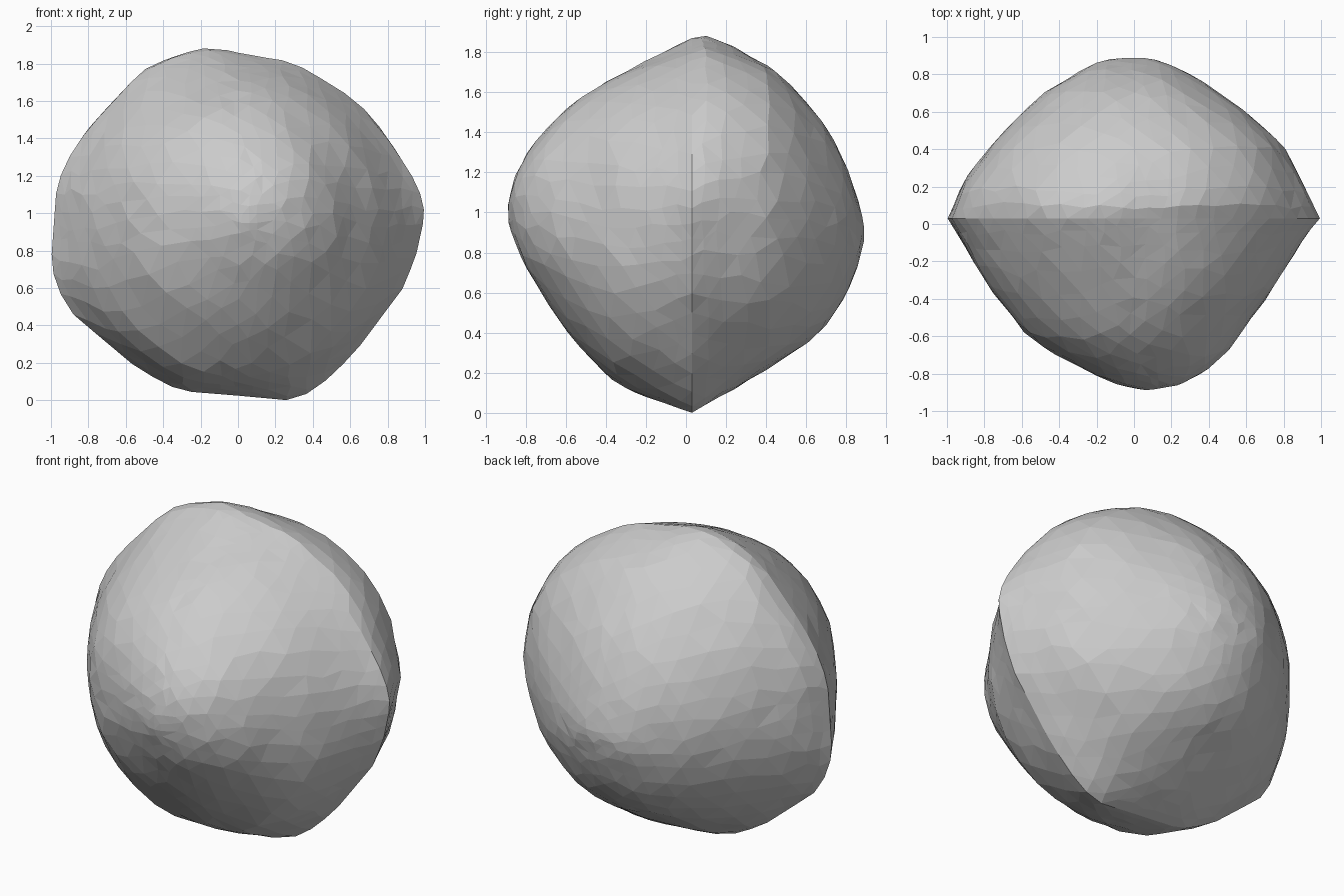
import bpy, bmesh, random
from math import atan2, pi
from mathutils import Vector, noise

if "Cube" in bpy.data.objects:
    bpy.data.objects.remove(bpy.data.objects["Cube"])

random.seed(4)
MID = 0.95   # height of the rock's middle
SEAM = 0.03  # y of the rim where the two domes meet

# Rim outline seen from the front (x, z)
RIM = [(1, 1), (.965, 1.15), (.82, 1.38), (.7, 1.52), (.56, 1.63), (.39, 1.74),
       (.27, 1.795), (0, 1.855), (-.12, 1.88), (-.2, 1.88), (-.37, 1.835),
       (-.53, 1.755), (-.81, 1.45), (-.92, 1.28), (-.97, 1.15), (-1, .73),
       (-.965, .6), (-.89, .47), (-.75, .35), (-.53, .165), (-.31, .05),
       (0, .025), (.27, 0), (.41, .05), (.62, .25), (.88, .6), (.95, .77)]

# Slices of each dome: distance y, x min, x max, z min, z max
FRONT = [(.03, -1, 1, 0, 1.87), (-.06, -.945, .93, .02, 1.83), (-.23, -.845, .82, .08, 1.745),
         (-.36, -.76, .74, .15, 1.67), (-.57, -.6, .575, .37, 1.545),
         (-.67, -.48, .51, .515, 1.455), (-.8, -.22, .37, .72, 1.295),
         (-.855, -.09, .25, .85, 1.18), (-.88, -.02, .14, .92, 1.08), (-.89, .04, .08, .96, 1.02)]
BACK = [(.03, -1, 1, 0, 1.87), (.1, -.97, .97, .03, 1.885), (.2, -.93, .92, .09, 1.85),
        (.43, -.76, .79, .235, 1.725), (.6, -.59, .6, .345, 1.55),
        (.7, -.48, .455, .435, 1.43), (.77, -.365, .355, .54, 1.3),
        (.84, -.25, .23, .68, 1.13), (.875, -.145, .13, .78, .98), (.89, -.02, .02, .87, .91)]


def rim_point(u, w):
    """Point of the rim outline in direction (u, w) from the middle."""
    a = atan2(w, u)
    for i, p in enumerate(RIM):
        q = RIM[(i + 1) % len(RIM)]
        a0 = atan2(p[1] - MID, p[0])
        span = (atan2(q[1] - MID, q[0]) - a0) % (2 * pi)
        if (a - a0) % (2 * pi) <= span:
            px, pz, qx, qz = p[0], p[1] - MID, q[0], q[1] - MID
            dx, dz = qx - px, qz - pz
            r = (px * dz - pz * dx) / (u * dz - w * dx)
            return r * u, r * w + MID


def slice_at(table, y):
    """Extents of a dome at distance y."""
    for s, t in zip(table, table[1:]):
        if abs(y) <= abs(t[0]) + 1e-6:
            k = max(0, (y - s[0]) / (t[0] - s[0]))
            return [a + (b - a) * k for a, b in zip(s[1:], t[1:])]
    return table[-1][1:]


def place(d):
    """Map a direction on the unit sphere to the rock surface."""
    table = FRONT if d.y < 0 else BACK
    f = abs(d.y) ** 1.12
    y = SEAM + f * (table[-1][0] - SEAM)
    x0, x1, z0, z1 = slice_at(table, y)
    if abs(d.y) > .9999:
        return Vector(((x0 + x1) / 2, y, (z0 + z1) / 2))
    x, z = rim_point(d.x, d.z)
    z = z / .94 - 1
    # Slices grow rounder than the rim towards the domes
    full = (abs(x) ** 2.1 + abs(z) ** 2.1) ** (-1 / 2.1)
    s = 1 + (full - 1) * min(1, f * 2.5)
    return Vector((x0 + (x1 - x0) * (x * s + 1) / 2, y, z0 + (z1 - z0) * (z * s + 1) / 2))


# Rock: subdivided octahedron with its equator on the rim
bm = bmesh.new()
axes = [bm.verts.new(c) for c in
        [(1, 0, 0), (0, 0, 1), (-1, 0, 0), (0, 0, -1), (0, -1, 0), (0, 1, 0)]]
for i in range(4):
    a, b = axes[i], axes[(i + 1) % 4]
    bm.faces.new((a, b, axes[4]))
    bm.faces.new((b, a, axes[5]))
bmesh.ops.subdivide_edges(bm, edges=bm.edges[:], cuts=13, use_grid_fill=True)
bmesh.ops.triangulate(bm, faces=bm.faces[:])
for v in bm.verts:
    d = v.co.normalized()
    on_rim = abs(d.y) < 1e-4
    if not on_rim and .08 < abs(d.y) < .98:
        d = (d + Vector([random.uniform(-.025, .025) for _ in range(3)])).normalized()
    v.co = place(d)
    # Small bumps away from the rim
    if not on_rim:
        out = Vector((v.co.x, v.co.y, v.co.z - MID)).normalized()
        bump = .008 * noise.noise(v.co * 4) + random.uniform(-.003, .003)
        v.co += out * bump * min(1, abs(d.y) * 4)
bmesh.ops.recalc_face_normals(bm, faces=bm.faces[:])
mesh = bpy.data.meshes.new("rock")
bm.to_mesh(mesh)
bm.free()
rock = bpy.data.objects.new("rock", mesh)
bpy.context.collection.objects.link(rock)
